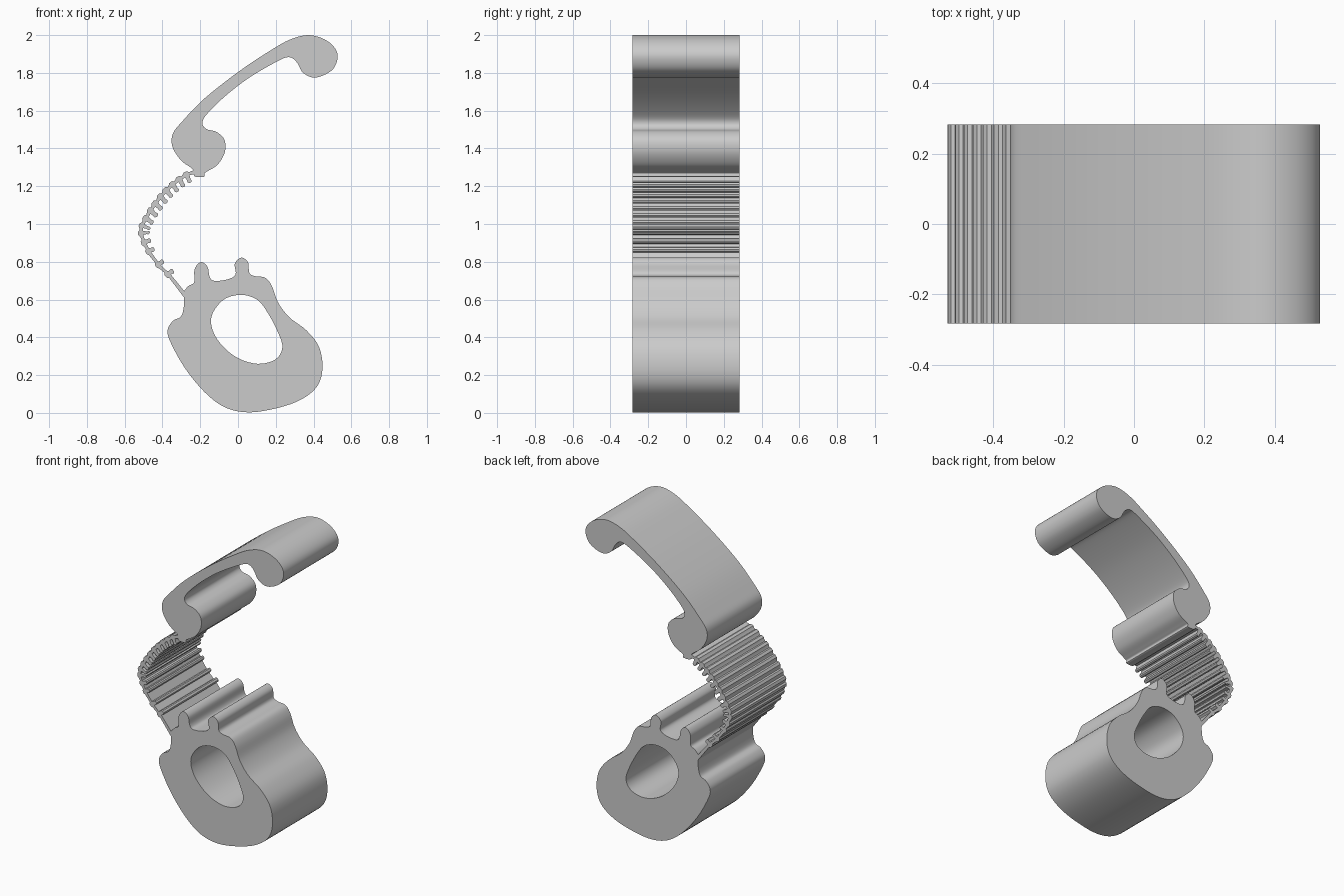
import bpy, bmesh
from mathutils import Vector

if "Cube" in bpy.data.objects:
    bpy.data.objects.remove(bpy.data.objects["Cube"])

HALF_DEPTH = 0.283


def spline(pts, steps=5, closed=True):
    """Smooth Catmull-Rom run through the given points."""
    p = [Vector(q) for q in pts]
    n = len(p)
    out = []
    for i in range(n if closed else n - 1):
        if closed:
            a, b, c, d = (p[(i + k) % n] for k in (-1, 0, 1, 2))
        else:
            a, b, c, d = (p[min(max(i + k, 0), n - 1)] for k in (-1, 0, 1, 2))
        for s in range(steps):
            t = s / steps
            out.append(0.5 * (2 * b + (c - a) * t + (2 * a - 5 * b + 4 * c - d) * t * t
                              + (3 * b - a - 3 * c + d) * t ** 3))
    if not closed:
        out.append(p[-1])
    return out


def extrude_profile(name, loops):
    """Fill closed x/z loops (inner loops become holes) and extrude along y."""
    cu = bpy.data.curves.new(name, 'CURVE')
    cu.dimensions = '2D'
    cu.fill_mode = 'BOTH'
    cu.extrude = HALF_DEPTH
    for loop in loops:
        sp = cu.splines.new('POLY')
        sp.points.add(len(loop) - 1)
        for pt, v in zip(sp.points, loop):
            pt.co = (v[0], v[1], 0, 1)
        sp.use_cyclic_u = True
    tmp = bpy.data.objects.new(name + "_curve", cu)
    bpy.context.collection.objects.link(tmp)
    dg = bpy.context.evaluated_depsgraph_get()
    me = bpy.data.meshes.new_from_object(tmp.evaluated_get(dg))
    bpy.data.objects.remove(tmp)
    bm = bmesh.new()
    bm.from_mesh(me)
    for v in bm.verts:
        v.co = (v.co.x, -v.co.z, v.co.y)
    bmesh.ops.remove_doubles(bm, verts=bm.verts, dist=1e-5)
    bmesh.ops.recalc_face_normals(bm, faces=bm.faces)
    bm.to_mesh(me)
    bm.free()
    me.name = name
    ob = bpy.data.objects.new(name, me)
    bpy.context.collection.objects.link(ob)
    bpy.ops.object.select_all(action='DESELECT')
    ob.select_set(True)
    bpy.context.view_layer.objects.active = ob
    bpy.ops.object.shade_smooth_by_angle(angle=0.6)
    return ob


# Upper clamp arm with a rounded bulb at each end
arm = [(0.37, 2.0), (0.457, 1.978), (0.514, 1.93), (0.527, 1.875), (0.495, 1.812), (0.41, 1.775),
       (0.345, 1.80), (0.312, 1.855), (0.272, 1.883), (0.21, 1.862), (0.06, 1.775),
       (-0.07, 1.675), (-0.166, 1.58), (-0.188, 1.533), (-0.166, 1.502), (-0.115, 1.488),
       (-0.072, 1.447), (-0.07, 1.38), (-0.107, 1.315), (-0.16, 1.28), (-0.178, 1.268),
       (-0.18, 1.25), (-0.23, 1.252), (-0.24, 1.29), (-0.30, 1.335), (-0.346, 1.406), (-0.346, 1.475),
       (-0.298, 1.54), (-0.177, 1.665), (0.008, 1.81), (0.166, 1.915), (0.272, 1.975)]
extrude_profile("clamp_arm", [spline(arm)])

# Lower body with two ridges on top and a through hole
body = [(-0.288, 0.638), (-0.262, 0.672), (-0.232, 0.692), (-0.23, 0.76), (-0.198, 0.798),
        (-0.162, 0.775), (-0.15, 0.72), (-0.125, 0.699), (-0.055, 0.707), (-0.013, 0.733),
        (-0.017, 0.79), (0.018, 0.822), (0.053, 0.797), (0.06, 0.742), (0.09, 0.724),
        (0.145, 0.715), (0.18, 0.67), (0.212, 0.585), (0.272, 0.506), (0.362, 0.437),
        (0.43, 0.347), (0.447, 0.23), (0.415, 0.135), (0.325, 0.066), (0.193, 0.022),
        (0.05, 0.003), (-0.07, 0.03), (-0.177, 0.11), (-0.283, 0.24), (-0.36, 0.38),
        (-0.372, 0.442), (-0.343, 0.488), (-0.304, 0.508), (-0.289, 0.548), (-0.285, 0.60)]
hole = [(0.02, 0.625), (-0.07, 0.603), (-0.132, 0.532), (-0.14, 0.458), (-0.098, 0.373),
        (-0.008, 0.294), (0.103, 0.26), (0.198, 0.283), (0.235, 0.347), (0.209, 0.432),
        (0.156, 0.532), (0.103, 0.598)]
extrude_profile("ring_body", [spline(body), spline(hole)])

# Flexible toothed strap: outline laid out along the outer edge line
edge = spline([(-0.21, 1.292), (-0.256, 1.288), (-0.335, 1.24), (-0.415, 1.165), (-0.49, 1.06),
               (-0.53, 0.97), (-0.505, 0.88), (-0.44, 0.78), (-0.34, 0.68), (-0.285, 0.61)],
              12, False)
lengths = [0.0]
for a, b in zip(edge, edge[1:]):
    lengths.append(lengths[-1] + (b - a).length)
total = lengths[-1]


def on_strap(s, n):
    """Point at distance s along the edge, n towards the inside."""
    i = max(k for k in range(len(edge) - 1) if lengths[k] <= max(s, 0))
    d = (edge[i + 1] - edge[i]).normalized()
    lo, hi = edge[max(i - 3, 0)], edge[min(i + 4, len(edge) - 1)]
    t = (hi - lo).normalized()
    return edge[i] + d * (s - lengths[i]) + Vector((-t.y, t.x)) * n


THICK = 0.026
teeth = [(0.075 + 0.047 * i, 0.064) for i in range(10)]
teeth += [(0.555, 0.055), (0.61, 0.05), (0.70, 0.052), (0.775, 0.052)]
inner = [on_strap(0, THICK)]
for s, h in teeth:
    for ds, n in ((-0.015, THICK), (-0.010, h - 0.018), (-0.011, h - 0.006), (-0.003, h),
                  (0.010, h - 0.001), (0.017, h - 0.010), (0.013, h - 0.020), (0.013, THICK)):
        inner.append(on_strap(s + ds, n))
inner.append(on_strap(total, 0.022))
outer = [on_strap(0, 0)]
for s, h in teeth:
    for ds, n in ((-0.018, 0.010), (-0.010, 0.001), (0.008, 0.0), (0.019, 0.007)):
        outer.append(on_strap(s + ds, n))
outer.append(on_strap(total, 0))
extrude_profile("toothed_strap", [inner + outer[::-1]])
